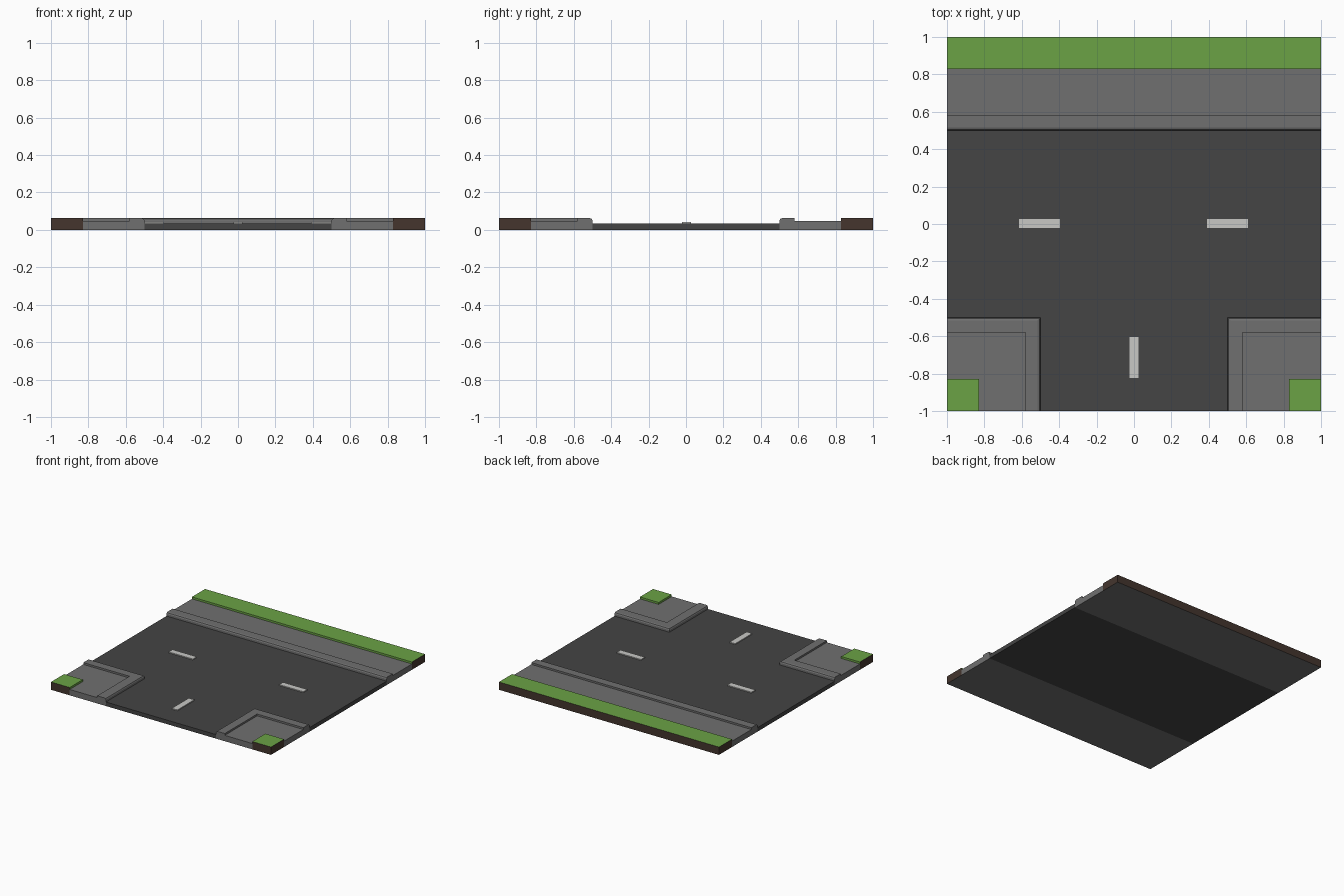
import bpy, bmesh

if "Cube" in bpy.data.objects:
    bpy.data.objects.remove(bpy.data.objects["Cube"])


def material(name, rgb):
    m = bpy.data.materials.new(name)
    m.diffuse_color = (*rgb, 1)
    m.use_nodes = True
    m.node_tree.nodes["Principled BSDF"].inputs["Base Color"].default_value = m.diffuse_color
    return m


ASPHALT = material("asphalt", (0.058, 0.058, 0.058))
PAVING = material("paving", (0.162, 0.162, 0.162))
GRASS = material("grass", (0.147, 0.361, 0.06))
SOIL = material("soil", (0.058, 0.036, 0.027))
PAINT = material("road_paint", (0.58, 0.58, 0.56))

ROAD_Z, PAVE_Z, TOP_Z = 0.033, 0.048, 0.064
KERB, LAWN = 0.5, 0.83      # distances from centre to kerb face and lawn edge


def finish(bm, name, mats, rule=None):
    bmesh.ops.recalc_face_normals(bm, faces=bm.faces)
    bm.normal_update()
    if rule:
        for f in bm.faces:
            f.material_index = rule(f.normal, f.calc_center_median())
    me = bpy.data.meshes.new(name)
    bm.to_mesh(me)
    bm.free()
    for m in mats:
        me.materials.append(m)
    ob = bpy.data.objects.new(name, me)
    bpy.context.collection.objects.link(ob)
    return ob


def box(name, lo, hi, mats, rule=None, drop=None):
    """Axis-aligned block; drop(normal, centre) removes hidden faces."""
    bm = bmesh.new()
    bmesh.ops.create_cube(bm, size=1)
    for v in bm.verts:
        v.co = [(lo[i] + hi[i]) / 2 + v.co[i] * (hi[i] - lo[i]) for i in range(3)]
    bm.normal_update()
    if drop:
        hidden = [f for f in bm.faces if drop(f.normal, f.calc_center_median())]
        bmesh.ops.delete(bm, geom=hidden, context='FACES')
    return finish(bm, name, mats, rule)


# Kerb and pavement cross-section: distance from the road centre, height
PROFILE = [(KERB, 0), (KERB, ROAD_Z), (KERB, 0.05), (0.505, 0.059), (0.515, TOP_Z - 0.001),
           (0.58, TOP_Z - 0.001), (0.58, PAVE_Z), (LAWN, PAVE_Z), (LAWN, 0)]


def sweep(name, path):
    """Sweep the cross-section along stations given as distance -> (x, y)."""
    bm = bmesh.new()
    rings = [[bm.verts.new((*station(d), z)) for d, z in PROFILE] for station in path]
    n = len(PROFILE)
    for a, b in zip(rings, rings[1:]):
        for i in range(n):
            if i not in (0, n - 2):      # buried sides
                j = (i + 1) % n
                bm.faces.new((a[i], a[j], b[j], b[i]))
    bm.faces.new(rings[0])
    bm.faces.new(rings[-1])
    return finish(bm, name, [PAVING])


# Road: through lane and side lane (side lane has a paving underside)
box("main_road", (-1, -KERB, 0), (1, KERB, ROAD_Z), [ASPHALT],
    drop=lambda n, c: abs(n.y) > 0.5)
box("side_road", (-KERB, -1, 0), (KERB, -KERB, ROAD_Z), [ASPHALT, PAVING],
    rule=lambda n, c: 1 if n.z < -0.5 or (abs(n.z) > 0.5 and c.z < 0.01) else 0,
    drop=lambda n, c: n.y > 0.5 or abs(n.x) > 0.5)

# Pavements with raised kerbs
sweep("back_pavement", [lambda d: (-1, d), lambda d: (1, d)])
for side, s in (("left", -1), ("right", 1)):
    sweep(side + "_corner_pavement",
          [lambda d: (s * d, -1), lambda d: (s * d, -d), lambda d: (s, -d)])


# Lawns: green top and inner edges, soil outer edges, paving underside
def lawn_rule(n, c):
    if abs(n.z) > 0.5:
        return 0 if c.z > 0.01 else 2
    return 1 if max(abs(c.x), abs(c.y)) > 0.99 else 0


LAWN_MATS = [GRASS, SOIL, PAVING]
box("back_lawn", (-1, LAWN, 0), (1, 1, TOP_Z), LAWN_MATS, lawn_rule)
box("left_lawn", (-1, -1, 0), (-LAWN, -LAWN, TOP_Z), LAWN_MATS, lawn_rule)
box("right_lawn", (LAWN, -1, 0), (1, -LAWN, TOP_Z), LAWN_MATS, lawn_rule)

# Painted lane dashes
for name, x, y, hx, hy in (("left_dash", -0.505, 0.003, 0.11, 0.025),
                           ("right_dash", 0.5, 0.003, 0.11, 0.025),
                           ("front_dash", 0, -0.713, 0.025, 0.11)):
    box(name, (x - hx, y - hy, ROAD_Z), (x + hx, y + hy, ROAD_Z + 0.008), [PAINT],
        drop=lambda n, c: n.z < -0.5)
